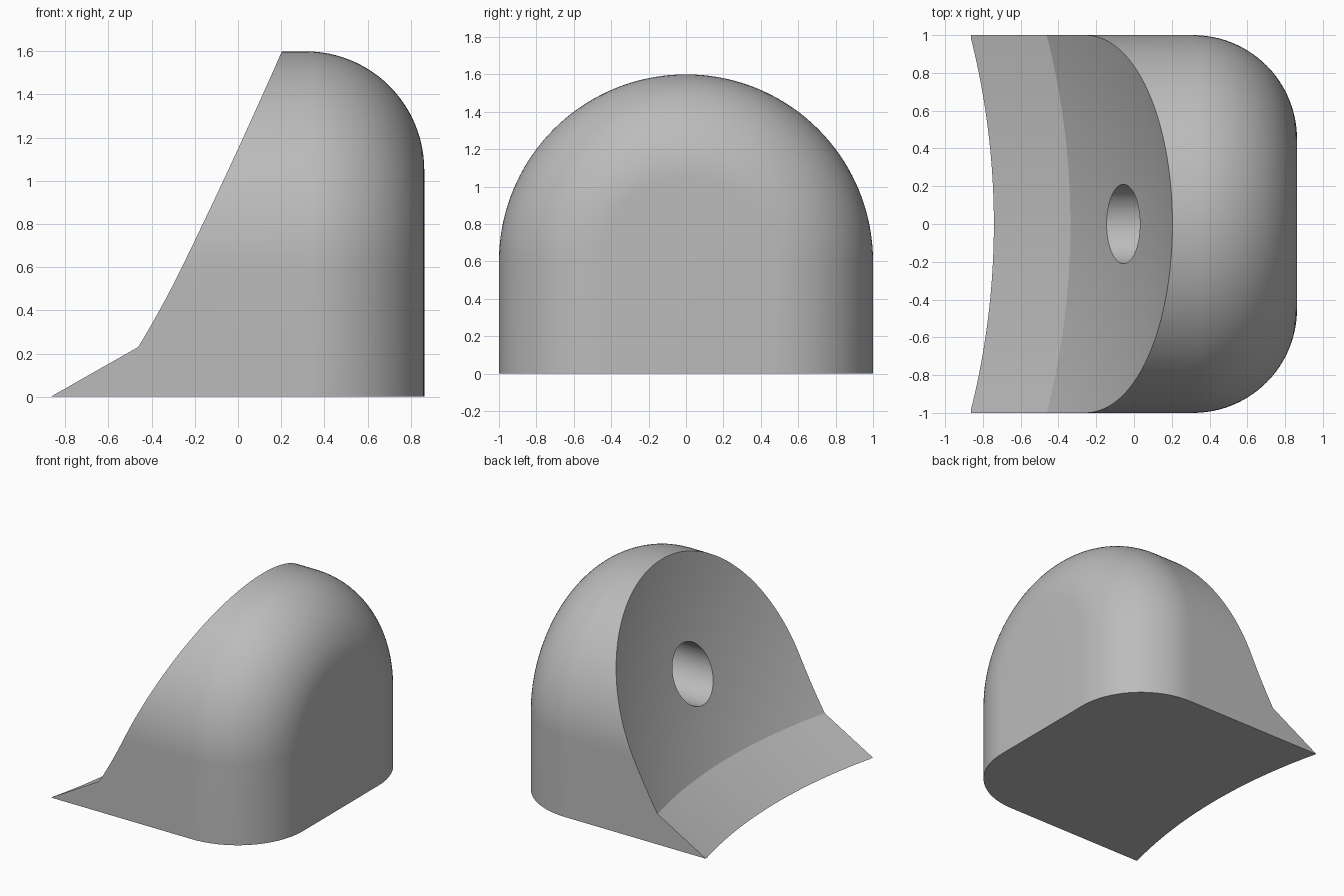
import bpy, bmesh, math
from mathutils import Matrix

if "Cube" in bpy.data.objects:
    bpy.data.objects.remove(bpy.data.objects["Cube"])

grey = bpy.data.materials.new("plain grey")
grey.use_nodes = True
COLOUR = (0.5, 0.5, 0.5, 1)
grey.diffuse_color = COLOUR
grey.node_tree.nodes["Principled BSDF"].inputs["Base Color"].default_value = COLOUR


def add_object(name, bm):
    bmesh.ops.recalc_face_normals(bm, faces=bm.faces)
    mesh = bpy.data.meshes.new(name)
    bm.to_mesh(mesh)
    bm.free()
    mesh.materials.append(grey)
    obj = bpy.data.objects.new(name, mesh)
    bpy.context.collection.objects.link(obj)
    return obj


def loft(name, sections):
    """Closed solid through equal-length outlines."""
    bm = bmesh.new()
    rings = [[bm.verts.new(p) for p in s] for s in sections]
    n = len(rings[0])
    for a, b in zip(rings, rings[1:]):
        for i in range(n):
            j = (i + 1) % n
            bm.faces.new((a[i], a[j], b[j], b[i]))
    bm.faces.new(rings[0])
    bm.faces.new(rings[-1])
    return add_object(name, bm)


# Arched block with a rounded rear rim
FRONT, BACK, SPRING, FILLET = -0.863, 0.863, 0.6, 0.55


def arch(x, radius, steps=72):
    pts = [(x, radius, 0)]
    for i in range(steps + 1):
        a = math.pi * i / steps
        pts.append((x, radius * math.cos(a), SPRING + radius * math.sin(a)))
    return pts + [(x, -radius, 0)]


sections = [arch(FRONT, 1)]
for i in range(25):
    a = math.pi / 2 * i / 24
    sections.append(arch(BACK - FILLET + FILLET * math.sin(a),
                         1 - FILLET + FILLET * math.cos(a)))
body = loft("arched_block", sections)

# Cutter: dished wall from a large sphere, above a curved sloping lip
R, CX, CZ = 4.7, -4.385, 2.618
LIP_Z, LIP_RUN = 0.23, 0.405


def wall_x(y, z):
    return CX + math.sqrt(R * R - y * y - (z - CZ) ** 2)


def cut_outline(y):
    foot = wall_x(y, LIP_Z)
    slope = LIP_Z / LIP_RUN
    pts = [(-2, y, -0.1), (foot - LIP_RUN - 0.1 / slope, y, -0.1)]
    for i in range(29):
        z = LIP_Z + (1.8 - LIP_Z) * i / 28
        pts.append((wall_x(y, z), y, z))
    return pts + [(-2, y, 1.8)]


wall_cutter = loft("wall_cutter", [cut_outline(-1.1 + 2.2 * i / 44) for i in range(45)])

# Cutter: round blind hole in the wall
bm = bmesh.new()
bmesh.ops.create_cone(bm, cap_ends=True, segments=64, radius1=0.21, radius2=0.21, depth=1.0,
                      matrix=Matrix.Translation((0, 0, 0.8)) @ Matrix.Rotation(math.pi / 2, 4, "Y"))
hole_cutter = add_object("hole_cutter", bm)

# Cut the block, then remove the helpers
bpy.ops.object.select_all(action="DESELECT")
bpy.context.view_layer.objects.active = body
body.select_set(True)
for cutter in (wall_cutter, hole_cutter):
    cutter.hide_render = True
    mod = body.modifiers.new("cut", "BOOLEAN")
    mod.operation = "DIFFERENCE"
    mod.solver = "EXACT"
    mod.object = cutter
    bpy.ops.object.modifier_apply(modifier=mod.name)
    bpy.data.objects.remove(cutter)
bpy.ops.object.shade_smooth_by_angle(angle=math.radians(20))
